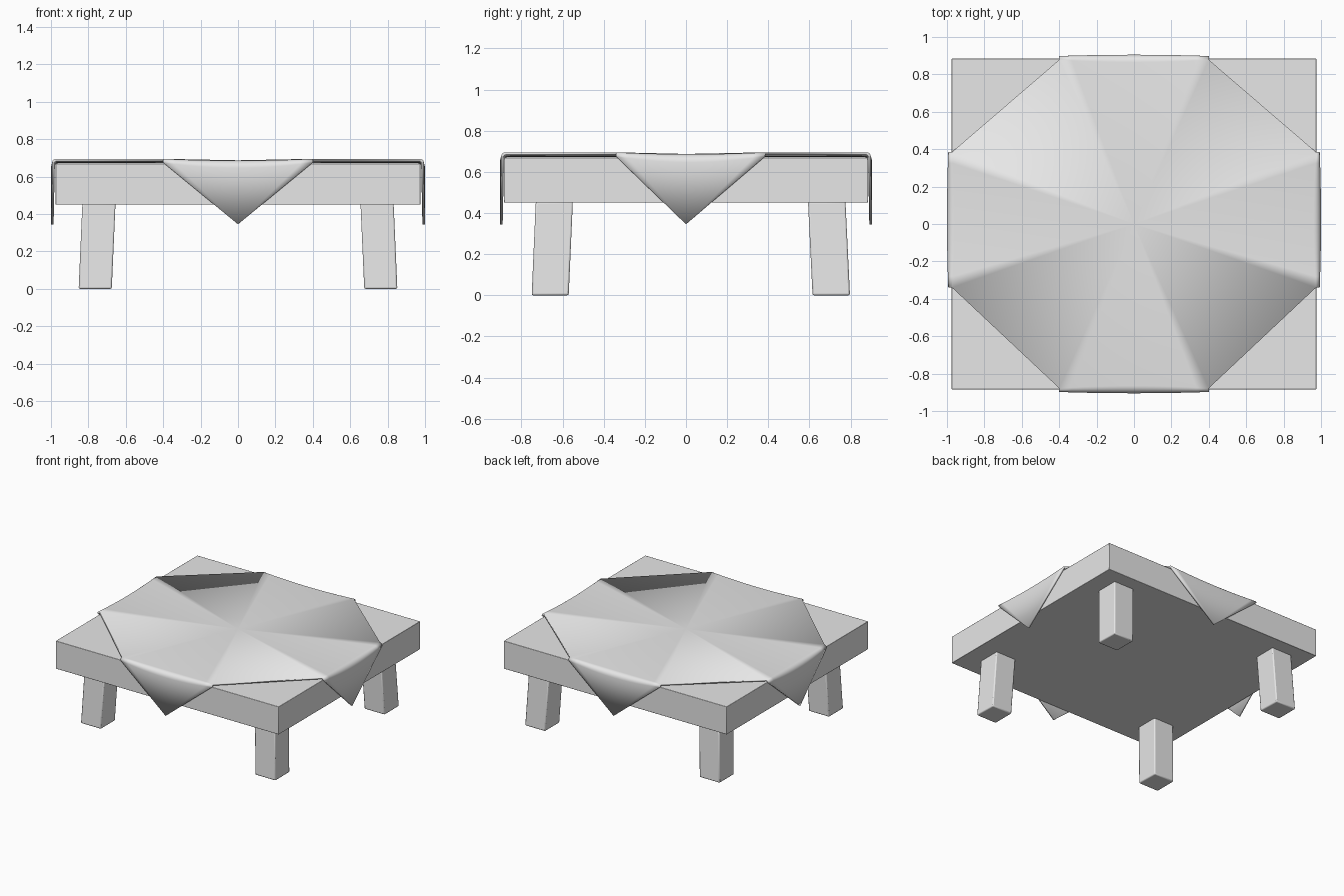
import bpy, bmesh
from math import sin, cos, pi
from mathutils import Vector

if "Cube" in bpy.data.objects:
    bpy.data.objects.remove(bpy.data.objects["Cube"])

GREY = (0.8, 0.8, 0.8, 1)
mat = bpy.data.materials.new("light grey")
mat.use_nodes = True
mat.diffuse_color = GREY
mat.node_tree.nodes["Principled BSDF"].inputs["Base Color"].default_value = GREY


def add_object(name, bm):
    bmesh.ops.recalc_face_normals(bm, faces=bm.faces)
    mesh = bpy.data.meshes.new(name)
    bm.to_mesh(mesh)
    bm.free()
    mesh.materials.append(mat)
    obj = bpy.data.objects.new(name, mesh)
    bpy.context.collection.objects.link(obj)
    return obj


def smooth(obj, angle=0.6):
    bpy.ops.object.select_all(action='DESELECT')
    obj.select_set(True)
    bpy.context.view_layer.objects.active = obj
    bpy.ops.object.shade_smooth_by_angle(angle=angle)


def box(name, low, high, bevel, lean=(0, 0)):
    """Box between two corners; lean moves its top sideways."""
    bm = bmesh.new()
    bmesh.ops.create_cube(bm, size=1)
    low, high = Vector(low), Vector(high)
    for v in bm.verts:
        top = v.co.z > 0
        v.co = Vector(high[i] if v.co[i] > 0 else low[i] for i in range(3))
        if top:
            v.co.x += lean[0]
            v.co.y += lean[1]
    obj = add_object(name, bm)
    mod = obj.modifiers.new("soft edges", 'BEVEL')
    mod.width = bevel
    mod.segments = 2
    smooth(obj)
    return obj


# Thick table top
box("table_top", (-0.975, -0.885, 0.45), (0.975, 0.885, 0.67), 0.003)

# Four slightly splayed legs
for side, sx in (("left", 1), ("right", -1)):
    x0, x1 = sorted((sx * 0.675, sx * 0.852))
    for end, y0, y1, lean_y in (("front", -0.75, -0.57, 0.02),
                                ("back", 0.615, 0.797, -0.022)):
        box(f"{end}_{side}_leg", (x0, y0, 0), (x1, y1, 0.455), 0.008,
            (-sx * 0.02, lean_y))

# Tablecloth: a diamond laid on the top, its four tips folded over the sides
COLS, ROWS, TIP_Z = 12, 6, 0.345
bm = bmesh.new()
ring = []
# outward direction, reach, and the two ends of each fold
folds = ((Vector((1, 0, 0)), 1.0, -0.34, 0.385),
         (Vector((0, 1, 0)), 0.905, -0.4, 0.4),
         (Vector((-1, 0, 0)), 1.0, -0.385, 0.34),
         (Vector((0, -1, 0)), 0.905, -0.4, 0.4))
for out, reach, start, end in folds:
    along = Vector((-out.y, out.x, 0))
    rows = []
    for r in range(ROWS + 1):
        a = r / ROWS * pi / 2
        row = []
        for c in range(COLS + 1):
            t = c / COLS
            sag = 4 * t * (1 - t)
            radius = 0.02 + 0.02 * sag
            d = reach - 0.007 * (1 - sag) - radius * (1 - sin(a))
            z = 0.695 - 0.009 * sag - radius * (1 - cos(a))
            p = out * d + along * (start + (end - start) * t)
            row.append(bm.verts.new((p.x, p.y, z)))
        rows.append(row)
    for upper, lower in zip(rows, rows[1:]):
        for c in range(COLS):
            bm.faces.new((upper[c], lower[c], lower[c + 1], upper[c + 1]))
    tip = bm.verts.new((out.x * reach, out.y * reach, TIP_Z))
    for c in range(COLS):
        bm.faces.new((rows[-1][c], tip, rows[-1][c + 1]))
    ring += rows[0]
centre = bm.verts.new((0, 0, 0.687))
for a, b in zip(ring, ring[1:] + ring[:1]):
    bm.faces.new((centre, a, b))
cloth = add_object("tablecloth", bm)
if cloth.data.polygons[-1].normal.z < 0:
    cloth.data.flip_normals()
mod = cloth.modifiers.new("cloth thickness", 'SOLIDIFY')
mod.thickness = 0.014
mod.offset = -1
smooth(cloth)
